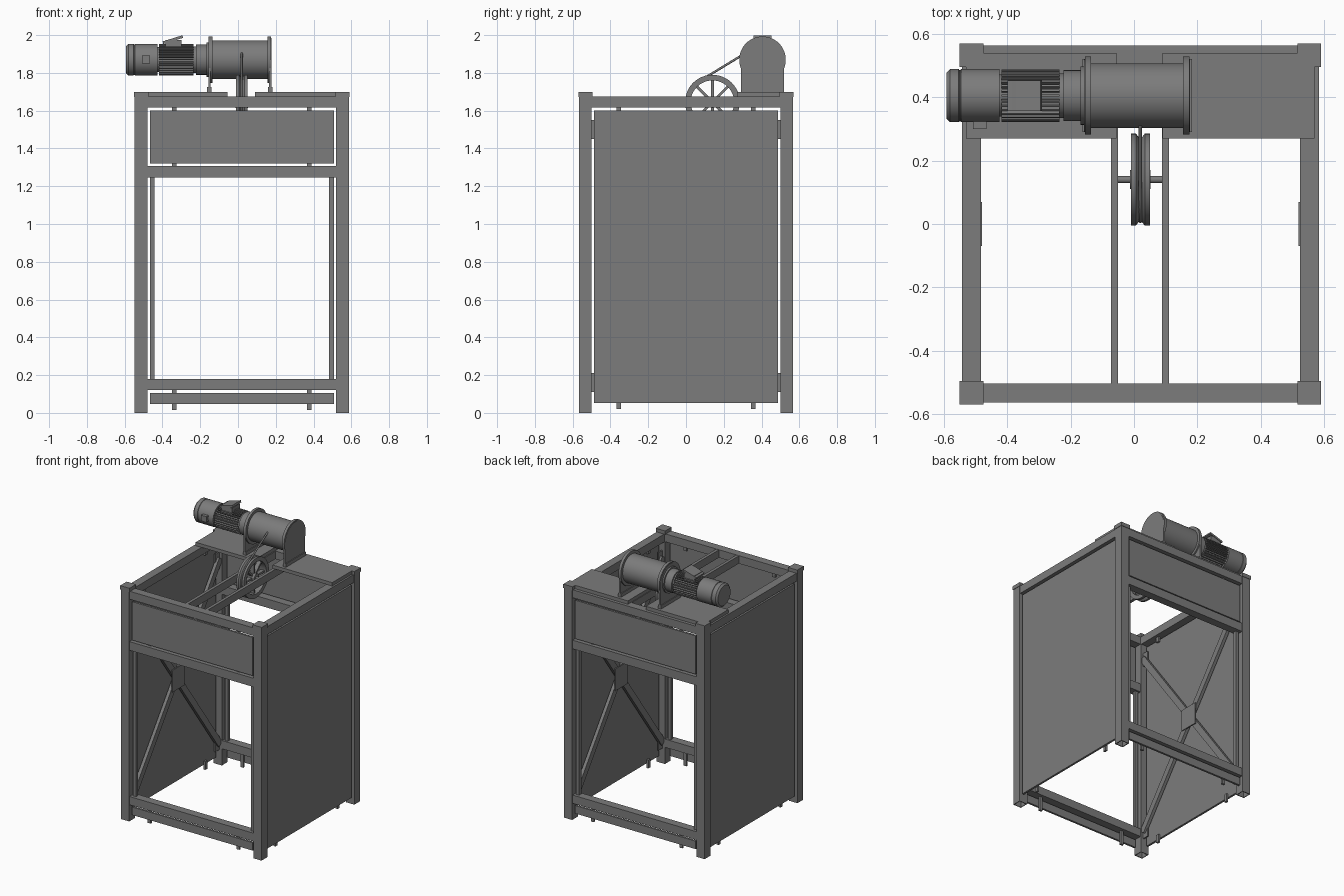
import bpy, bmesh, math
from mathutils import Matrix, Vector

if "Cube" in bpy.data.objects:
    bpy.data.objects.remove(bpy.data.objects["Cube"])

steel = bpy.data.materials.new("steel_grey")
steel.use_nodes = True
GREY = (0.2, 0.2, 0.2, 1)
steel.diffuse_color = GREY
steel.node_tree.nodes["Principled BSDF"].inputs["Base Color"].default_value = GREY

CX = 0.02            # frame centre in x
H = 0.57             # frame half width
DY, DZ = 0.405, 1.87  # drum and motor axis


def finish(name, bm, smooth=False):
    bmesh.ops.recalc_face_normals(bm, faces=bm.faces[:])
    me = bpy.data.meshes.new(name)
    bm.to_mesh(me)
    bm.free()
    ob = bpy.data.objects.new(name, me)
    bpy.context.collection.objects.link(ob)
    me.materials.append(steel)
    if smooth:
        bpy.ops.object.select_all(action='DESELECT')
        ob.select_set(True)
        bpy.context.view_layer.objects.active = ob
        bpy.ops.object.shade_smooth_by_angle(angle=math.radians(35))
    return ob


def add_box(bm, lo, hi, mat=Matrix()):
    lo, hi = Vector(lo), Vector(hi)
    size = Matrix.Diagonal((hi - lo).to_4d())
    size[3][3] = 1
    return bmesh.ops.create_cube(bm, size=1, matrix=mat @ Matrix.Translation((lo + hi) / 2) @ size)


def boxes(name, spans, mat=Matrix()):
    bm = bmesh.new()
    for lo, hi in spans:
        add_box(bm, lo, hi, mat)
    return finish(name, bm)


def lathe(name, profile, y, z, steps=48):
    # Revolve (x, radius) points around an axis along x
    bm = bmesh.new()
    vs = [bm.verts.new((x, y + r, z)) for x, r in profile]
    es = [bm.edges.new(p) for p in zip(vs, vs[1:])]
    bmesh.ops.spin(bm, geom=vs + es, cent=(0, y, z), axis=(1, 0, 0),
                   angle=math.tau, steps=steps, use_merge=True)
    bmesh.ops.remove_doubles(bm, verts=bm.verts[:], dist=1e-5)
    return finish(name, bm, True)


# Corner posts: hollow tubes open at the foot, with caps
for sx, side in ((-1, "right"), (1, "left")):
    for sy, end in ((-1, "front"), (1, "back")):
        m = Matrix.Translation((CX, 0, 0)) @ Matrix.Diagonal((sx, sy, 1, 1))
        bm = bmesh.new()
        add_box(bm, (0.5, 0.5, 0), (0.567, 0.567, 1.675), m)
        bmesh.ops.recalc_face_normals(bm, faces=bm.faces[:])
        foot = [f for f in bm.faces if f.calc_center_median().z < 0.01]
        bmesh.ops.delete(bm, geom=foot, context='FACES')
        post = finish(f"{end}_{side}_post", bm)
        wall = post.modifiers.new("wall", 'SOLIDIFY')
        wall.thickness, wall.offset = 0.008, -1
        boxes(f"{end}_{side}_post_cap", [((0.495, 0.495, 1.672), (H, H, 1.7))], m)

# Four walls: the local wall faces -y and is turned into place
for name, turn in (("front", 0), ("left", 1), ("back", 2), ("right", 3)):
    m = Matrix.Translation((CX, 0, 0)) @ Matrix.Rotation(turn * math.pi / 2, 4, 'Z')
    boxes(f"{name}_top_beam", [((-0.5, -0.563, 1.617), (0.5, -0.503, 1.675))], m)
    clips = []
    if turn % 2 == 0:
        boxes(f"{name}_middle_beam", [((-0.5, -0.563, 1.245), (0.5, -0.503, 1.308))], m)
        boxes(f"{name}_lower_beam", [((-0.5, -0.563, 0.12), (0.5, -0.503, 0.18))], m)
        boxes(f"{name}_upper_panel", [((-0.487, -0.555, 1.32), (0.487, -0.54, 1.6))], m)
        boxes(f"{name}_kick_panel", [((-0.487, -0.555, 0.047), (0.487, -0.54, 0.105))], m)
        boxes(f"{name}_jambs", [((s * 0.475 - 0.012, -0.54, 0.15), (s * 0.475 + 0.012, -0.515, 1.27))
                                for s in (-1, 1)], m)
        heights = ((0.015, 0.13), (1.29, 1.34), (1.58, 1.63))
    else:
        boxes(f"{name}_side_panel", [((-0.487, -0.555, 0.053), (0.487, -0.54, 1.6))], m)
        # Cross bracing on the inside of the panel
        for i, s in enumerate((-1, 1)):
            arm = m @ Matrix.Translation((0, -0.52 + i * 0.003, 0.83)) \
                @ Matrix.Rotation(s * math.atan2(1.36, 1), 4, 'Y')
            boxes(f"{name}_brace_{i + 1}", [((-0.84, -0.012, -0.023), (0.84, 0.012, 0.023))], arm)
        hub = m @ Matrix.Translation((0, -0.503, 0.83))
        boxes(f"{name}_brace_plate", [((-0.07, -0.004, -0.08), (0.07, 0.004, 0.08))], hub)
        boxes(f"{name}_brace_lugs", [((s * 0.48 - 0.025, -0.53, z - 0.05), (s * 0.48 + 0.025, -0.52, z + 0.05))
                                     for s in (-1, 1) for z in (0.16, 1.5)], m)
        heights = ((0.02, 0.08), (1.58, 1.63))
    for s in (-1, 1):
        clips += [((s * 0.357 - 0.012, -0.54, a), (s * 0.357 + 0.012, -0.525, b)) for a, b in heights]
    boxes(f"{name}_clips", clips, m)

# Deck plates and the rails carrying the pulley
boxes("right_deck_plate", [((-0.53, 0.27, 1.675), (-0.055, 0.54, 1.7))])
boxes("left_deck_plate", [((0.09, 0.27, 1.675), (0.57, 0.54, 1.7))])
for name, x in (("right_rail", -0.073), ("left_rail", 0.088)):
    boxes(name, [((x, -0.505, 1.617), (x + 0.022, 0.505, 1.673))])

# Pulley: grooved rim, hub, spokes and axle
PY, PZ = 0.14, 1.645
lathe("pulley_rim", [(-0.01, 0.115), (-0.01, 0.145), (0.006, 0.145), (0.02, 0.127), (0.034, 0.145),
                     (0.05, 0.145), (0.05, 0.115), (-0.01, 0.115)], PY, PZ)
lathe("pulley_hub", [(-0.012, 0), (-0.012, 0.03), (0.052, 0.03), (0.052, 0)], PY, PZ, 24)
lathe("pulley_axle", [(-0.06, 0), (-0.06, 0.011), (0.095, 0.011), (0.095, 0)], PY, PZ, 16)
bm = bmesh.new()
for i in range(8):
    spin = Matrix.Translation((0.02, PY, PZ)) @ Matrix.Rotation(i * math.pi / 4, 4, 'X')
    add_box(bm, (-0.015, -0.007, 0.02), (0.015, 0.007, 0.12), spin)
finish("pulley_spokes", bm)

# Rope from the drum around the pulley
rope = bpy.data.curves.new("rope", 'CURVE')
rope.dimensions, rope.bevel_depth, rope.bevel_resolution = '3D', 0.006, 2
rope.use_fill_caps = True
pts = [(0.02, 0.34, 1.92)]
for a in range(120, 211, 10):
    t = math.radians(a)
    pts.append((0.02, PY + 0.131 * math.cos(t), PZ + 0.131 * math.sin(t)))
path = rope.splines.new('POLY')
path.points.add(len(pts) - 1)
for p, co in zip(path.points, pts):
    p.co = (*co, 1)
rope.materials.append(steel)
bpy.context.collection.objects.link(bpy.data.objects.new("rope", rope))

# Winch drum with end flanges
lathe("drum", [(-0.155, 0), (-0.155, 0.123), (-0.135, 0.123), (-0.135, 0.102), (0.155, 0.102),
               (0.155, 0.123), (0.175, 0.123), (0.175, 0)], DY, DZ, 64)

# Arched drum supports standing on flat feet
for name, x in (("right_drum_support", -0.157), ("left_drum_support", 0.165)):
    bm = bmesh.new()
    outline = [(DY + 0.115, 1.7)]
    outline += [(DY + 0.115 * math.cos(t * math.pi / 24), DZ + 0.115 * math.sin(t * math.pi / 24))
                for t in range(25)]
    outline.append((DY - 0.115, 1.7))
    face = bm.faces.new([bm.verts.new((x, y, z)) for y, z in outline])
    ext = bmesh.ops.extrude_face_region(bm, geom=[face])["geom"]
    bmesh.ops.translate(bm, vec=(0.012, 0, 0), verts=[v for v in ext if isinstance(v, bmesh.types.BMVert)])
    add_box(bm, (x - 0.006, DY - 0.115, 1.698), (x + 0.018, DY + 0.115, 1.725))
    finish(name, bm, True)

# Gear neck, finned motor body and fan cowl
lathe("gear_neck", [(-0.235, 0), (-0.235, 0.07), (-0.222, 0.07), (-0.222, 0.08), (-0.168, 0.08),
                    (-0.168, 0.092), (-0.15, 0.092), (-0.15, 0)], DY, DZ)
lathe("motor_body", [(-0.43, 0), (-0.43, 0.066), (-0.23, 0.066), (-0.23, 0)], DY, DZ)
bm = bmesh.new()
for i in range(32):
    spin = Matrix.Translation((0, DY, DZ)) @ Matrix.Rotation(i * math.tau / 32, 4, 'X')
    add_box(bm, (-0.418, -0.003, 0.06), (-0.235, 0.003, 0.083), spin)
finish("motor_fins", bm)
lathe("fan_cowl", [(-0.592, 0), (-0.592, 0.072), (-0.58, 0.084), (-0.553, 0.084), (-0.551, 0.081),
                   (-0.547, 0.081), (-0.545, 0.084), (-0.425, 0.084), (-0.425, 0)], DY, DZ)
boxes("cowl_box", [((-0.508, 0.3, 1.85), (-0.465, 0.33, 1.892))])

# Terminal box with a tilted lid
boxes("terminal_box", [((-0.385, 0.36, 1.92), (-0.3, 0.45, 1.975))])
tilt = Matrix.Translation((-0.345, DY, 1.976)) @ Matrix.Rotation(-0.3, 4, 'Y')
boxes("terminal_lid", [((-0.055, -0.048, -0.007), (0.055, 0.048, 0.007))], tilt)
